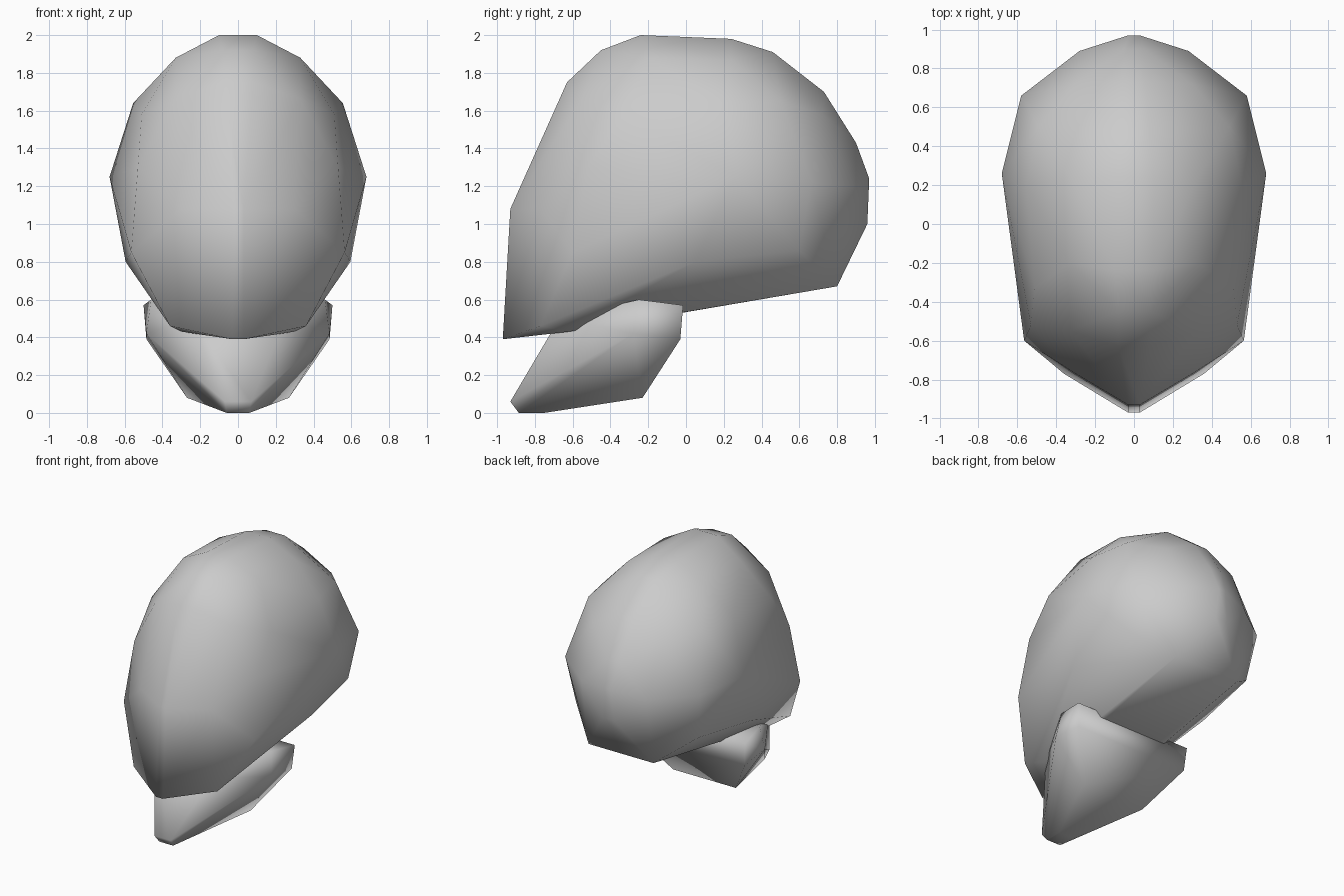
import bpy, bmesh


def mirrored_hull(name, half):
    """Convex shell around half-side points and their mirror images."""
    bm = bmesh.new()
    for x, y, z in half:
        bm.verts.new((x, y, z))
        if x > 0:
            bm.verts.new((-x, y, z))
    hull = bmesh.ops.convex_hull(bm, input=bm.verts[:])
    loose = [v for v in bm.verts if not v.link_faces]
    bmesh.ops.delete(bm, geom=loose, context='VERTS')
    bmesh.ops.recalc_face_normals(bm, faces=bm.faces[:])
    for f in bm.faces:
        f.smooth = True
    me = bpy.data.meshes.new(name)
    bm.to_mesh(me)
    bm.free()
    ob = bpy.data.objects.new(name, me)
    bpy.context.collection.objects.link(ob)
    return ob


# Cranium: face ridge, brow, crown, sides, back, base
face = [(0.03, -0.97, 0.39), (0.03, -0.93, 1.08), (0.30, -0.77, 1.08),
        (0.36, -0.77, 0.46), (0.565, -0.60, 0.85), (0.53, -0.52, 1.30)]
brow = [(0.08, -0.63, 1.75), (0.33, -0.55, 1.66), (0.51, -0.33, 1.58)]
crown = [(0.08, -0.45, 1.92), (0.10, -0.24, 2.0), (0.10, 0.24, 1.98),
         (0.33, -0.2, 1.88), (0.33, 0.24, 1.87), (0.08, 0.46, 1.91)]
sides = [(0.555, 0.2, 1.64), (0.68, 0.26, 1.25), (0.595, 0.05, 0.80),
         (0.58, 0.66, 1.22), (0.49, 0.50, 1.65)]
back = [(0.06, 0.73, 1.70), (0.05, 0.90, 1.43), (0.03, 0.97, 1.24),
        (0.28, 0.89, 1.20), (0.30, 0.72, 1.58), (0.05, 0.96, 1.0)]
base = [(0.28, 0.80, 0.67), (0.53, 0.60, 0.86), (0.30, -0.62, 0.43),
        (0.25, -0.02, 0.53)]
mirrored_hull("cranium", face + brow + crown + sides + back + base)

# Lower jaw: chin, jaw angles, hinge ends, and the part inside the cranium
jaw = [(0.07, -0.93, 0.06), (0.06, -0.885, 0.0), (0.06, -0.75, 0.0),
       (0.27, -0.23, 0.08), (0.485, -0.03, 0.39), (0.50, -0.015, 0.57),
       (0.46, -0.25, 0.60), (0.485, -0.28, 0.42), (0.25, -0.67, 0.50)]
mirrored_hull("lower_jaw", jaw)
